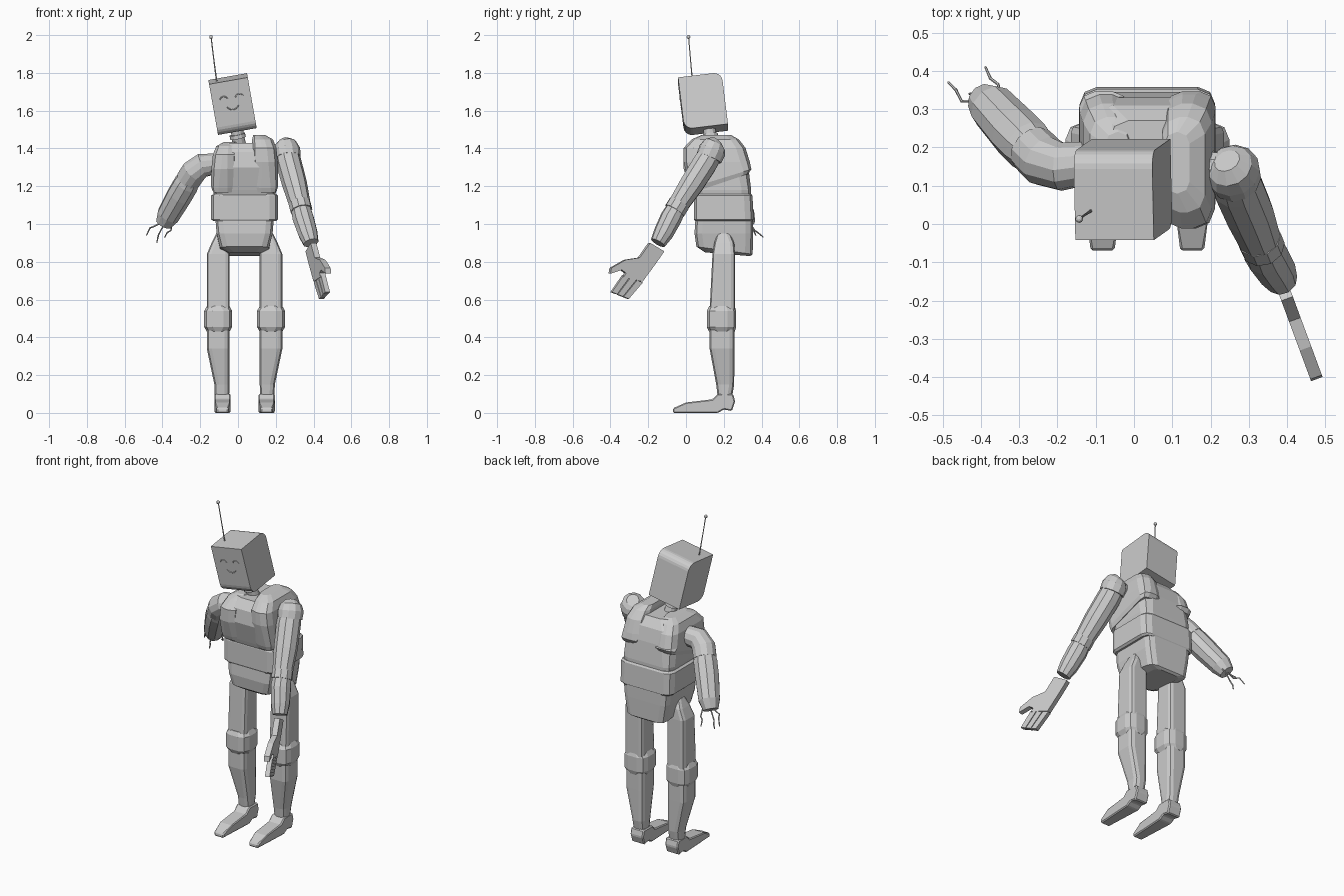
import bpy, bmesh, math
from mathutils import Vector, Quaternion, Matrix

if "Cube" in bpy.data.objects:
    bpy.data.objects.remove(bpy.data.objects["Cube"])

CX = 0.035  # body centre line


def finish(name, bm):
    bmesh.ops.recalc_face_normals(bm, faces=bm.faces)
    me = bpy.data.meshes.new(name)
    bm.to_mesh(me)
    bm.free()
    ob = bpy.data.objects.new(name, me)
    bpy.context.collection.objects.link(ob)
    return ob


def loft(name, rings):
    bm = bmesh.new()
    vs = [[bm.verts.new(p) for p in r] for r in rings]
    n = len(vs[0])
    for a, b in zip(vs, vs[1:]):
        for i in range(n):
            j = (i + 1) % n
            bm.faces.new((a[i], a[j], b[j], b[i]))
    bm.faces.new(vs[0])
    bm.faces.new(vs[-1])
    return finish(name, bm)


def rrect(z, x0, x1, y0, y1, c, lift=0.0):
    """Rounded rectangle ring; lift raises the back edge."""
    pts = []
    for k, (x, y) in enumerate(((x1 - c, y1 - c), (x0 + c, y1 - c), (x0 + c, y0 + c), (x1 - c, y0 + c))):
        for a in (0, 45, 90):
            t = math.radians(a + 90 * k)
            px, py = x + c * math.cos(t), y + c * math.sin(t)
            pts.append((px, py, z + lift * (py - y0) / (y1 - y0)))
    return pts


def tube(name, pts, radii, n=10):
    pts = [Vector(p) for p in pts]
    rings, prev, q = [], Vector((0, 0, 1)), Quaternion()
    for i, p in enumerate(pts):
        d = (pts[min(i + 1, len(pts) - 1)] - pts[max(i - 1, 0)]).normalized()
        q = prev.rotation_difference(d) @ q
        prev = d
        rings.append([p + q @ Vector((radii[i] * math.cos(2 * math.pi * k / n),
                                      radii[i] * math.sin(2 * math.pi * k / n), 0)) for k in range(n)])
    return loft(name, rings)


def prism(name, pts, off):
    off = Vector(off)
    return loft(name, [[Vector(p) - off for p in pts], [Vector(p) + off for p in pts]])


def body(name, rows):
    return loft(name, [rrect(z, CX - hw, CX + hw, y0, y1, c, l) for z, hw, y0, y1, c, l in rows])


# Torso sections
body("pelvis", [(.85, .085, .10, .34, .03, -.02), (.88, .13, .055, .353, .04, -.04),
                (.95, .148, .045, .355, .04, 0), (1.03, .155, .05, .355, .04, 0)])
body("waist_band", [(1.015, .165, .048, .352, .04, 0), (1.025, .177, .042, .358, .045, 0),
                    (1.15, .177, .042, .352, .045, 0), (1.16, .165, .045, .345, .04, 0)])
body("chest", [(1.15, .163, .045, .345, .05, 0), (1.18, .167, .035, .345, .05, 0),
               (1.30, .165, .0, .33, .06, 0), (1.38, .15, .01, .31, .06, 0),
               (1.43, .10, .05, .27, .05, 0)])

# Shoulder plates either side of the neck channel
for s, side in ((-1, "right"), (1, "left")):
    rows = [(1.165, .06, .17, .03, .33, .03, .10), (1.19, .05, .178, .02, .346, .04, .10),
            (1.31, .042, .176, -.012, .338, .05, 0), (1.385, .04, .168, -.012, .315, .05, 0),
            (1.43, .04, .15, .03, .28, .045, 0), (1.452, .045, .11, .08, .24, .03, 0)]
    rings = []
    for z, a, b, y0, y1, c, l in rows:
        x0, x1 = sorted((CX + s * a, CX + s * b))
        rings.append(rrect(z + s * .018 * (z > 1.2), x0, x1, y0, y1, c, l))
    loft(side + "_shoulder_plate", rings)

# Legs and feet
thigh = [(.54, .08, .20, .125, .26), (.84, .08, .20, .14, .26), (.90, .088, .175, .15, .255), (.95, .10, .15, .165, .235)]
knee = [(.43, .08, .20, .122, .258), (.455, .066, .214, .11, .266), (.54, .066, .214, .11, .266), (.565, .08, .20, .122, .258)]
shin = [(.08, .082, .158, .168, .243), (.15, .08, .16, .16, .255), (.34, .08, .20, .125, .257), (.45, .08, .20, .125, .257)]
foot = [(-.07, .0), (-.068, .025), (0, .055), (.14, .072), (.168, .10), (.25, .10), (.26, .06), (.243, .01), (.20, .018), (.17, 0)]
for s, side in ((-1, "right"), (1, "left")):
    for part, rows, c in (("thigh", thigh, .022), ("knee_joint", knee, .045), ("shin", shin, .026)):
        rings = []
        for z, a, b, y0, y1 in rows:
            x0, x1 = sorted((CX + s * a, CX + s * b))
            rings.append(rrect(z, x0, x1, y0, y1, c))
        loft(side + "_" + part, rings)
    fx = CX + s * .117
    ob = prism(side + "_foot", [(fx, y, z) for y, z in foot], (.043, 0, 0))
    for v in ob.data.vertices:
        if v.co.y < -.03:
            v.co.x = fx + (v.co.x - fx) * .72
    mod = ob.modifiers.new("bevel", 'BEVEL')
    mod.width, mod.segments = .006, 1

# Neck
tube("neck", [(.012, .145, 1.40), (.0, .13, 1.455), (-.008, .12, 1.53)], [.036, .034, .032], 12)
tube("neck_collar", [(0, .13, 1.455), (-.004, .127, 1.475)], [.043, .041], 12)

# Head: side profile rounded at top back and bottom front, then tilted
pose = Matrix.Translation((-.029, .09, 1.635)) @ Matrix.Rotation(math.radians(-10), 4, 'Y') @ Matrix.Rotation(math.radians(7), 4, 'X')
D, H, R = .116, .14, .045
prof = [(-D, H)]
for s, a0 in ((1, 90), (-1, 270)):
    if s == -1:
        prof.append((D, -H))
    for k in range(6):
        t = math.radians(a0 - 18 * k)
        prof.append((s * (D - R) + R * math.cos(t), s * (H - R) + R * math.sin(t)))
head = prism("head", [(0, y, z) for y, z in prof], (.104, 0, 0))
head.data.transform(pose)

# Face: two brow-like eyes and a mouth
for name, cx, cz, r, a0, a1 in (("right_eye", -.042, .04, .022, 20, 160), ("left_eye", .042, .04, .022, 20, 160),
                                ("mouth", 0, .02, .035, 210, 330)):
    pts = []
    for k in range(8):
        t = math.radians(a0 + (a1 - a0) * k / 7)
        pts.append((cx + r * math.cos(t), -D, cz + r * math.sin(t)))
    tube(name, pts, [.003] * 8, 6).data.transform(pose)

# Antenna
tube("antenna", [(-.113, .034, 1.755), (-.128, .024, 1.87), (-.142, .014, 1.985)], [.004, .003, .003], 6)
bm = bmesh.new()
bmesh.ops.create_uvsphere(bm, u_segments=10, v_segments=6, radius=.01, matrix=Matrix.Translation((-.143, .013, 1.99)))
finish("antenna_tip", bm)

# Complete arm
tube("left_shoulder_axle", [(.17, .15, 1.37), (.26, .14, 1.385)], [.045, .045])
tube("left_shoulder_joint", [(.243, .165, 1.435), (.25, .152, 1.42), (.257, .14, 1.39), (.263, .122, 1.35)], [.035, .06, .073, .07], 12)
tube("left_upper_arm", [(.26, .13, 1.37), (.27, .10, 1.32), (.30, .03, 1.21), (.33, -.045, 1.095)], [.064, .068, .066, .056])
tube("left_elbow_joint", [(.326, -.035, 1.11), (.336, -.06, 1.07)], [.059, .059])
tube("left_forearm", [(.333, -.053, 1.08), (.345, -.08, 1.03), (.37, -.12, .95), (.386, -.148, .90)], [.053, .058, .053, .042])


def hand_pt(y, z):
    return (.385 + (-.155 - y) * .37, y, z)


thick = Vector((.925, .342, 0)).normalized() * .016
palm = [(-.195, .90), (-.25, .822), (-.325, .81), (-.40, .767), (-.405, .737), (-.345, .757), (-.322, .74),
        (-.335, .72), (-.235, .695), (-.165, .79), (-.12, .855)]
prism("left_hand", [hand_pt(*p) for p in palm], thick)
A, B = (Vector((-.338, .728)), Vector((-.23, .69))), (Vector((-.398, .64)), Vector((-.305, .603)))
for i in range(3):
    t0, t1 = i / 3 + .02, (i + 1) / 3 - .02
    quad = [A[0].lerp(A[1], t0), A[0].lerp(A[1], t1), B[0].lerp(B[1], t1), B[0].lerp(B[1], t0)]
    prism("left_finger_%d" % (i + 1), [hand_pt(*p) for p in quad], thick * .85)

# Broken arm with loose wires
tube("right_shoulder_joint", [(-.11, .16, 1.32), (-.19, .15, 1.31), (-.235, .165, 1.275), (-.265, .195, 1.23)],
     [.055, .064, .068, .066], 12)
tube("right_upper_arm", [(-.25, .18, 1.255), (-.275, .205, 1.21), (-.31, .24, 1.15), (-.37, .305, 1.045), (-.395, .325, 1.0)],
     [.06, .069, .069, .062, .044])
wires = [[(-.40, .32, 1.01), (-.45, .32, .985), (-.465, .35, .98), (-.485, .37, .94)],
         [(-.39, .32, 1.0), (-.42, .33, .945), (-.425, .34, .925), (-.43, .34, .90)],
         [(-.35, .34, 1.0), (-.355, .365, .965), (-.375, .38, .955), (-.388, .41, .93)]]
for i, w in enumerate(wires):
    tube("loose_wire_%d" % (i + 1), w, [.004, .004, .004, .003], 6)
